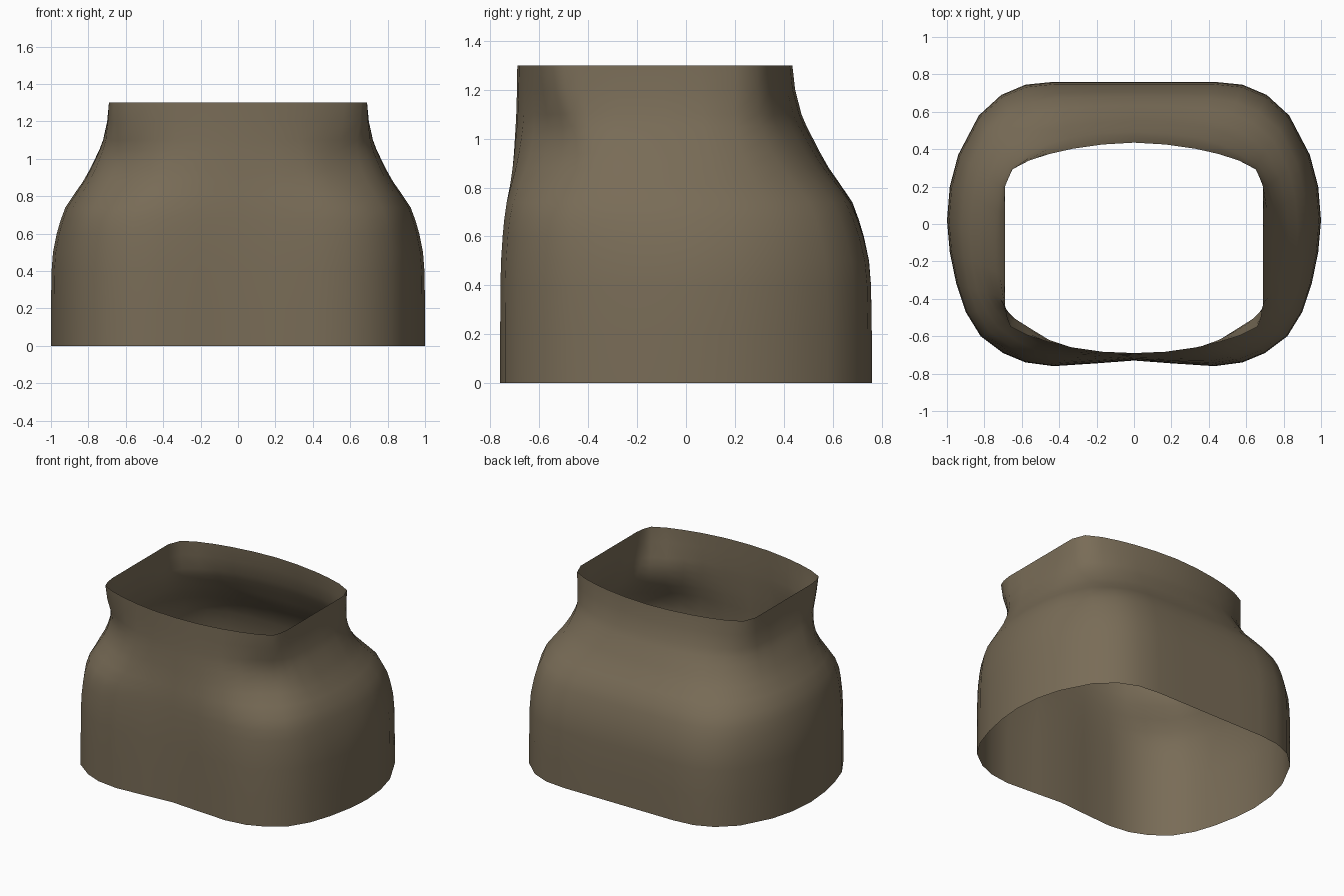
import bpy
import math

cube = bpy.data.objects.get("Cube")
if cube:
    bpy.data.objects.remove(cube, do_unlink=True)

# Half cross-sections, running from front centre round the +x side to back centre
BASE = [(0, -.73), (.2, -.745), (.43, -.76), (.58, -.74), (.7, -.69), (.82, -.6),
        (.9, -.47), (.95, -.32), (.985, -.15), (1, .02), (.985, .2), (.94, .37),
        (.83, .58), (.71, .69), (.58, .745), (.43, .76), (.22, .76), (0, .76)]
RIM = [(0, -.69), (.17, -.683), (.33, -.66), (.46, -.63), (.57, -.595), (.66, -.55),
       (.68, -.5), (.69, -.43), (.69, -.28), (.69, -.1), (.69, .06), (.69, .2),
       (.655, .29), (.56, .34), (.45, .375), (.33, .402), (.17, .425), (0, .435)]

# Height of each ring and how far it has blended from base to rim
LEVELS = [(0, 0), (.2, 0), (.4, .01), (.5, .035), (.6, .1), (.67, .165), (.74, .245),
          (.81, .39), (.88, .54), (.94, .645), (1, .74), (1.05, .82), (1.1, .885),
          (1.2, .965), (1.3, 1)]


def falloff(index, centre):
    return math.exp(-((index - centre) / 1.5) ** 2 / 2)


def ring(z, blend):
    # The shoulder corners are rounder than a straight blend would make them
    pinch = math.sin(math.pi * (z - .65) / .65) ** 2 if z > .65 else 0
    half = []
    for i, (b, r) in enumerate(zip(BASE, RIM)):
        x = b[0] + (r[0] - b[0]) * blend
        y = b[1] + (r[1] - b[1]) * blend
        front, back = pinch * falloff(i, 4.7), pinch * falloff(i, 12)
        if 0 < i < len(BASE) - 1:
            x -= .06 * front + .04 * back
        y += .062 * front - .04 * back
        half.append((x, y, z))
    return half + [(-x, y, z) for x, y, z in half[-2:0:-1]]


# Open sleeve lofted through the rings
rings = [ring(z, t) for z, t in LEVELS]
n = len(rings[0])
verts = [v for loop in rings for v in loop]
faces = [(k * n + i, k * n + (i + 1) % n, (k + 1) * n + (i + 1) % n, (k + 1) * n + i)
         for k in range(len(rings) - 1) for i in range(n)]
mesh = bpy.data.meshes.new("tapered_sleeve")
mesh.from_pydata(verts, [], faces)
mesh.update()
sleeve = bpy.data.objects.new("tapered_sleeve", mesh)
bpy.context.collection.objects.link(sleeve)

# Drab brown material
colour = (.19, .15, .095, 1)
brown = bpy.data.materials.new("drab_brown")
brown.use_nodes = True
brown.diffuse_color = colour
for node in brown.node_tree.nodes:
    if node.type == 'BSDF_PRINCIPLED':
        node.inputs["Base Color"].default_value = colour
mesh.materials.append(brown)

bpy.ops.object.select_all(action='DESELECT')
sleeve.select_set(True)
bpy.context.view_layer.objects.active = sleeve
bpy.ops.object.shade_smooth_by_angle(angle=math.radians(60))
